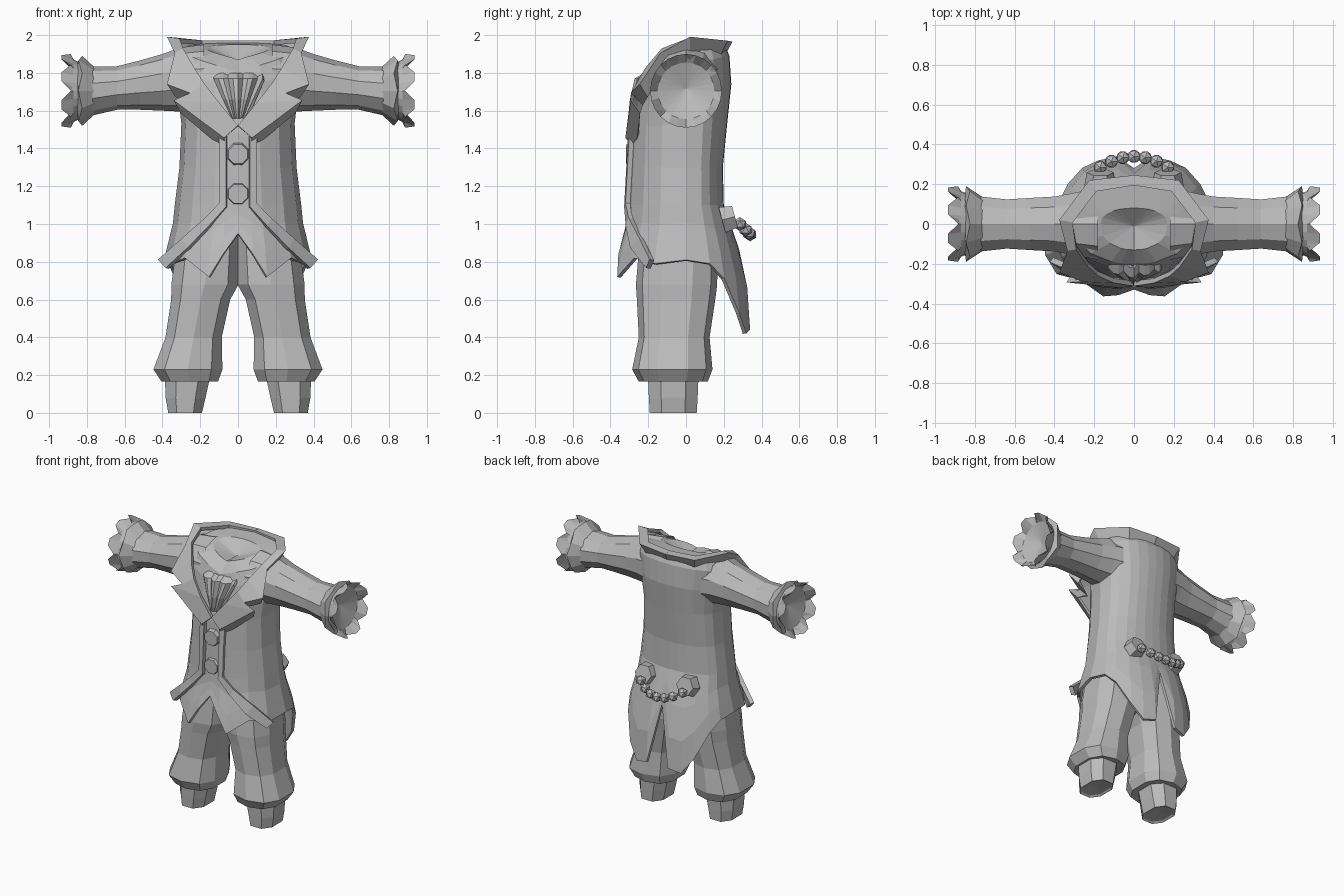
import bpy, bmesh, math
from mathutils import Matrix, Vector

cube = bpy.data.objects.get("Cube")
if cube:
    bpy.data.objects.remove(cube)

mat = bpy.data.materials.new("plain grey")
mat.use_nodes = True
GREY = (0.5, 0.5, 0.5, 1)
mat.diffuse_color = GREY
mat.node_tree.nodes["Principled BSDF"].inputs["Base Color"].default_value = GREY


def finish(name, bm, mirror=False, thick=0, offset=-1):
    bmesh.ops.recalc_face_normals(bm, faces=bm.faces[:])
    me = bpy.data.meshes.new(name)
    bm.to_mesh(me)
    bm.free()
    me.materials.append(mat)
    ob = bpy.data.objects.new(name, me)
    bpy.context.collection.objects.link(ob)
    if thick:
        s = ob.modifiers.new("Thickness", 'SOLIDIFY')
        s.thickness, s.offset = thick, offset
    if mirror:
        ob.modifiers.new("Mirror", 'MIRROR').use_clip = True


def loft(name, rings, closed=True, cap_start=None, cap_end=None, **kw):
    """Skin equal-length point rows; a cap is a fan to the row centre plus an offset."""
    bm = bmesh.new()
    rows = [[bm.verts.new(p) for p in r] for r in rings]
    n = len(rows[0])
    for a, b in zip(rows, rows[1:]):
        for i in range(n if closed else n - 1):
            j = (i + 1) % n
            bm.faces.new((a[i], a[j], b[j], b[i]))
    for row, cap in ((rows[0], cap_start), (rows[-1], cap_end)):
        if cap:
            mid = sum((v.co for v in row), Vector()) / n
            c = bm.verts.new(mid + Vector(cap))
            for i in range(n):
                bm.faces.new((row[i], row[(i + 1) % n], c))
    finish(name, bm, **kw)


def power(v, p):
    return math.copysign(abs(v) ** p, v)


def oval(a, w, yf, yb):
    """Point on the body outline; angle 0 is the front."""
    c = power(math.cos(a), 0.9)
    return w * power(math.sin(a), 0.9), (yf * c if c > 0 else -yb * c)


# Body outline by height: z, half width, front y, back y
PROFILE = [(0.4, 0.42, -0.42, 0.345), (0.6, 0.42, -0.4, 0.34), (0.8, 0.395, -0.375, 0.305),
           (1.0, 0.345, -0.315, 0.235), (1.1, 0.335, -0.305, 0.2), (1.3, 0.31, -0.295, 0.195),
           (1.5, 0.3, -0.285, 0.22)]


def outline(z):
    z = min(max(z, PROFILE[0][0]), PROFILE[-1][0])
    for p, q in zip(PROFILE, PROFILE[1:]):
        if z <= q[0]:
            t = (z - p[0]) / (q[0] - p[0])
            return [u + (v - u) * t for u, v in zip(p[1:], q[1:])]


# Coat and waistcoat: hem heights per angle make the points and the split tails
HEM = [(0, .95), (10, .84), (20, .72), (44, .82), (66, .79), (90, .81), (112, .79),
       (127, .71), (144, .53), (157, .42), (170, .44), (180, .87)]
cols = HEM + [(360 - a, z) for a, z in HEM[-2:0:-1]]
cols = [(math.radians(a), z) for a, z in cols]
rings = []
for t in (1, 0.66, 0.33, 0):
    rings.append([])
    for a, hem in cols:
        z = 1.1 + (hem - 1.1) * t
        rings[-1].append((*oval(a, *outline(z)), z))
# Upper rows tilt: front z, back z, half width, front y, back y
for zf, zb, w, yf, yb in [(1.3, 1.3, .31, -.295, .195), (1.48, 1.55, .3, -.285, .22),
                          (1.6, 1.74, .32, -.255, .24), (1.7, 1.89, .335, -.23, .23),
                          (1.8, 1.96, .3, -.2, .2), (1.87, 1.95, .17, -.13, .08)]:
    rings.append([(*oval(a, w, yf, yb), zf + (zb - zf) * ((1 - math.cos(a)) / 2) ** 0.4)
                  for a, _ in cols])
loft("coat_body", rings, cap_end=(0, 0, -0.06), thick=0.02)

# Collar and notched lapels, tucked back into the coat underneath
inner = [(0, .195, 1.96), (.19, .165, 1.96), (.31, .01, 1.97), (.29, -.12, 1.92),
         (.23, -.205, 1.82), (.18, -.25, 1.74), (.1, -.285, 1.64), (0, -.3, 1.52)]
outer = [(0, .235, 1.96), (.22, .21, 1.965), (.365, .02, 1.985), (.325, -.13, 1.9),
         (.365, -.24, 1.74), (.25, -.28, 1.69), (.33, -.29, 1.65), (.07, -.31, 1.46)]
tucked = [(x * .88, y * .84, z - .06) for x, y, z in outer]
loft("collar", [inner, outer, tucked], closed=False, mirror=True, thick=0.025, offset=0)


# Raised edge trim down the coat front and along the cutaway
def on_front(x, z):
    w, yf, yb = outline(z)
    a = math.asin(min(1, (x / w) ** (1 / 0.9)))
    return x, oval(a, w, yf, yb)[1] - 0.01, z


path = [(.06, 1.52, .1, 1.52), (.06, 1.3, .095, 1.3), (.06, 1.09, .095, 1.11),
        (.15, .985, .17, 1.03), (.26, .87, .29, .92)]
a = [on_front(p[0], p[1]) for p in path] + [(.375, -.2, .765)]
b = [on_front(p[2], p[3]) for p in path] + [(.415, -.18, .81)]
loft("coat_trim", [a, b], closed=False, mirror=True, thick=0.03, offset=0)

# Pleated neckcloth
pleats = []
for z, w, y in ((1.8, .13, -.2), (1.77, .13, -.25), (1.66, .08, -.275), (1.56, .035, -.285)):
    pleats.append([(w * (i - 5) / 5, y - (0.022 if i % 3 else 0) + .03 * abs(i - 5) / 5, z)
                   for i in range(11)])
loft("neckcloth", pleats, closed=False, thick=0.02)


# Buttons and back plates
def disc(loc, r, depth, sides, tilt):
    bm = bmesh.new()
    m = Matrix.Translation(loc) @ Matrix.Rotation(math.radians(tilt), 4, 'X')
    m = m @ Matrix.Rotation(math.pi / sides, 4, 'Z')
    bmesh.ops.create_cone(bm, cap_ends=True, segments=sides, radius1=r, radius2=r * .85,
                          depth=depth, matrix=m)
    return bm


for i, z in enumerate((1.37, 1.16)):
    finish(f"button_{i + 1}", disc((0, -.3, z), .064, .035, 8, 90))
finish("back_plate", disc((.17, .225, 1.03), .08, .07, 6, -75), mirror=True)

# Bead chain hanging between the back plates
bm = bmesh.new()
for i in range(7):
    x = (i - 3) / 3
    sag = 1 - x * x
    bmesh.ops.create_icosphere(bm, subdivisions=1, radius=.037, matrix=Matrix.Translation(
        (x * .17, .285 + .055 * sag, 1.0 - .055 * sag)))
finish("bead_chain", bm)


# Sleeves, cuffs and wrist ruffles
def arm_ring(x, zc, rz, ry, n=10, jag=0, every=2):
    return [(x - (0 if i % every else jag), ry * math.sin(2 * math.pi * i / n),
             zc + rz * math.cos(2 * math.pi * i / n)) for i in range(n)]


loft("sleeve", [arm_ring(*r) for r in [
    (.18, 1.765, .185, .19), (.3, 1.765, .17, .165), (.4, 1.75, .15, .145),
    (.52, 1.735, .13, .138), (.64, 1.72, .115, .13), (.77, 1.705, .13, .145)]], mirror=True)
loft("cuff", [arm_ring(*r, n=12, jag=j) for r, j in [
    ((.76, 1.705, .125, .135), 0), ((.845, 1.705, .185, .19), .02),
    ((.85, 1.705, .15, .155), 0), ((.81, 1.705, .12, .13), 0)]], mirror=True)
loft("wrist_ruffle", [arm_ring(*r, n=24, jag=j, every=3) for r, j in [
    ((.82, 1.705, .14, .145), 0), ((.87, 1.705, .165, .165), 0),
    ((.935, 1.705, .195, .19), .05), ((.875, 1.705, .15, .15), 0)]],
    cap_end=(-.05, 0, .01), mirror=True)


# Baggy breeches gathered at the knee, then the lower legs
def leg_ring(z, x0, x1, y0, y1, n=10):
    out = []
    for i in range(n):
        a = 2 * math.pi * (i + .5) / n
        out.append(((x0 + x1) / 2 + (x1 - x0) / 2 * power(math.cos(a), .8),
                    (y0 + y1) / 2 + (y1 - y0) / 2 * power(math.sin(a), .8), z))
    return out


FLAT = (0, 0, 0)
loft("breeches", [leg_ring(*r) for r in [
    (.98, -.02, .32, -.24, .17), (.68, -.01, .36, -.265, .165), (.6, .035, .36, -.26, .155),
    (.4, .08, .39, -.25, .125), (.23, .075, .455, -.285, .14), (.165, .1, .41, -.25, .115),
    (.17, .16, .37, -.19, .06)]], cap_start=FLAT, cap_end=FLAT, mirror=True)
loft("lower_leg", [leg_ring(*r, n=8) for r in [
    (.19, .14, .395, -.21, .075), (.08, .165, .39, -.205, .07), (0, .185, .375, -.2, .065),
    (.01, .2, .36, -.185, .05)]], cap_start=FLAT, cap_end=(0, 0, .01), mirror=True)
